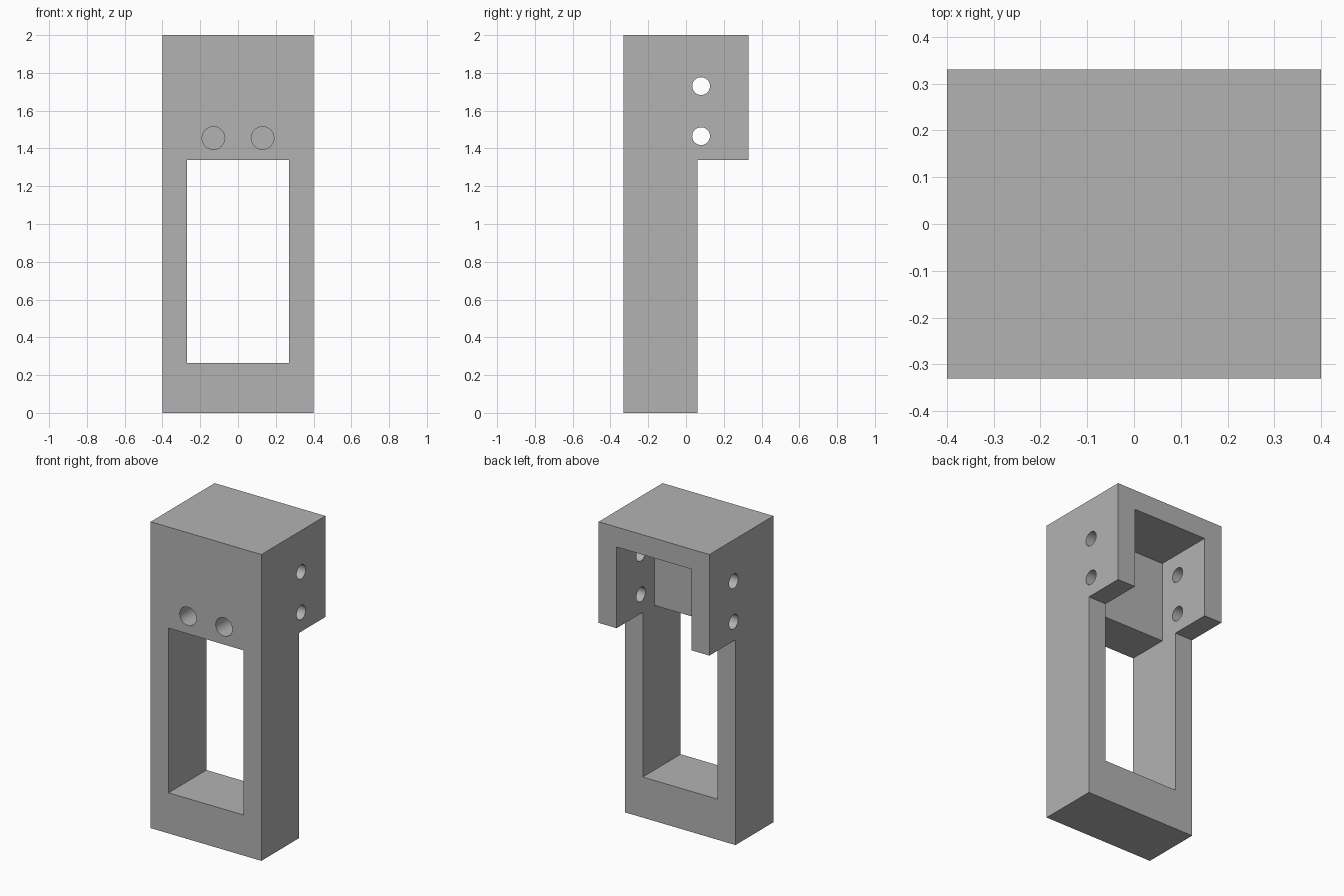
import bpy
import math

cube = bpy.data.objects.get("Cube")
if cube:
    bpy.data.objects.remove(cube, do_unlink=True)

grey = bpy.data.materials.new("grey")
grey.use_nodes = True
colour = (0.45, 0.45, 0.45, 1)
grey.diffuse_color = colour
grey.node_tree.nodes["Principled BSDF"].inputs["Base Color"].default_value = colour


def side_extrusion(name, profile, half_width):
    """Extrude a closed (y, z) profile symmetrically along x."""
    n = len(profile)
    verts = [(x, y, z) for x in (-half_width, half_width) for y, z in profile]
    faces = [tuple(reversed(range(n))), tuple(range(n, 2 * n))]
    faces += [(i, (i + 1) % n, n + (i + 1) % n, n + i) for i in range(n)]
    mesh = bpy.data.meshes.new(name)
    mesh.from_pydata(verts, [], faces)
    mesh.materials.append(grey)
    obj = bpy.data.objects.new(name, mesh)
    bpy.context.collection.objects.link(obj)
    return obj


def drill(name, radius, depth, centre, rotation):
    bpy.ops.mesh.primitive_cylinder_add(
        vertices=48, radius=radius, depth=depth, location=centre, rotation=rotation)
    obj = bpy.context.object
    obj.name = name
    obj.data.materials.append(grey)
    return obj


# Body: slim frame with a deeper head overhanging the back
bracket = side_extrusion("bracket_body", [
    (-0.33, 0), (0.06, 0), (0.06, 1.34), (0.33, 1.34), (0.33, 2), (-0.33, 2)], 0.4)

# Window through the frame, joined to the pocket open at the back of the head
cutters = [side_extrusion("window_and_pocket_cutter", [
    (-0.6, 0.265), (0.6, 0.265), (0.6, 1.87),
    (-0.06, 1.87), (-0.06, 1.34), (-0.6, 1.34)], 0.27)]

# Cross holes through both cheeks of the head
for z in (1.465, 1.73):
    cutters.append(drill("cross_hole_cutter", 0.047, 1.2, (0, 0.08, z),
                         (0, math.pi / 2, 0)))

# Blind holes in the front face
for side in (-1, 1):
    cutters.append(drill("front_hole_cutter", 0.06, 0.4, (side * 0.13, -0.33, 1.455),
                         (math.pi / 2, 0, 0)))

# Cut everything out of the body
bpy.ops.object.select_all(action="DESELECT")
bracket.select_set(True)
bpy.context.view_layer.objects.active = bracket
for cutter in cutters:
    cutter.hide_render = True
    mod = bracket.modifiers.new(cutter.name, "BOOLEAN")
    mod.operation = "DIFFERENCE"
    mod.solver = "EXACT"
    mod.object = cutter
    bpy.ops.object.modifier_apply(modifier=mod.name)
for cutter in cutters:
    bpy.data.objects.remove(cutter, do_unlink=True)

bpy.ops.object.shade_smooth_by_angle(angle=math.radians(30))
